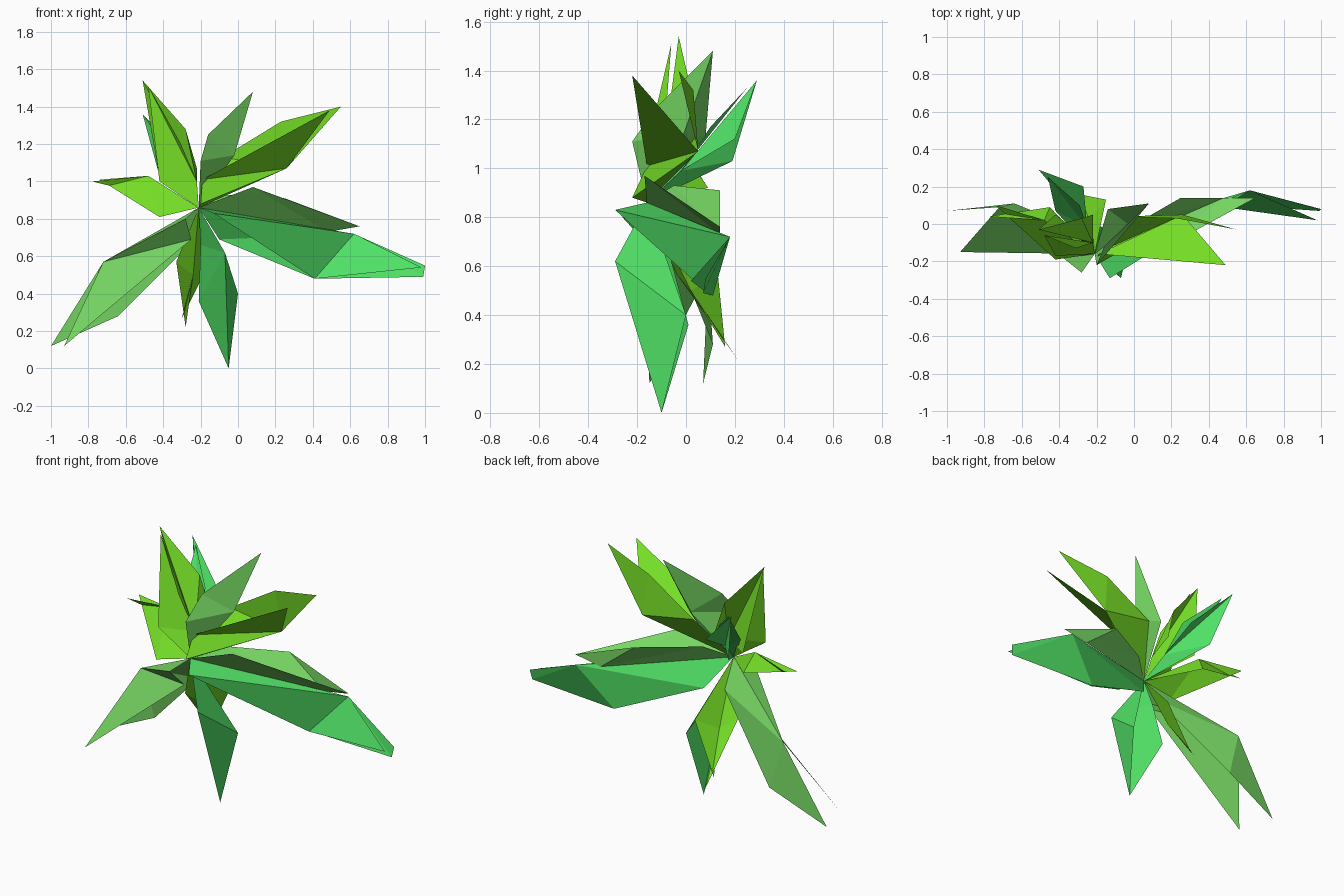
import bpy, bmesh

HEART = (-0.21, -0.16, 0.86)      # point where all the leaves meet


def material(name, rgb):
    m = bpy.data.materials.new(name)
    m.diffuse_color = (*rgb, 1)
    return m


LIME = material("lime_green", (0.18, 0.74, 0.02))
GREEN = material("cool_green", (0.08, 0.74, 0.13))
SOFT = material("soft_green", (0.19, 0.70, 0.13))


def leaf(name, mat, crease, half_a, half_b):
    """Folded leaf: two fans of triangles hinged on the line heart-crease."""
    bm = bmesh.new()
    heart, mid = bm.verts.new(HEART), bm.verts.new(crease)
    for half, flip in ((half_a, False), (half_b, True)):
        rim = [heart] + [bm.verts.new(p) for p in half]
        for p, q in zip(rim, rim[1:]):
            bm.faces.new((mid, q, p) if flip else (mid, p, q))
    bmesh.ops.remove_doubles(bm, verts=bm.verts, dist=0.002)
    me = bpy.data.meshes.new(name)
    bm.to_mesh(me)
    bm.free()
    me.materials.append(mat)
    ob = bpy.data.objects.new(name, me)
    bpy.context.collection.objects.link(ob)
    return ob


# Upper leaves (the two left ones split into a front and a back blade)
leaf("upper_left_leaf", LIME, (-0.22, -0.10, 1.00),
     [(-0.42, -0.17, 1.00), (-0.48, -0.06, 1.51), (-0.31, -0.13, 1.21)],
     [(-0.42, 0.05, 1.02), (-0.51, -0.03, 1.54), (-0.28, 0.03, 1.28),
      (-0.22, 0.05, 1.07)])
leaf("upper_back_leaf", GREEN, (-0.25, -0.02, 0.99),
     [(-0.42, 0.07, 1.11), (-0.46, 0.25, 1.33), (-0.29, 0.10, 1.17)],
     [(-0.42, 0.19, 1.03), (-0.51, 0.29, 1.36), (-0.27, 0.20, 1.12)])
leaf("upper_middle_leaf", SOFT, (-0.02, -0.01, 1.14),
     [(-0.20, -0.22, 1.11), (-0.16, -0.12, 1.25), (0.08, 0.11, 1.48)],
     [(-0.14, 0.08, 1.13), (0.08, 0.11, 1.48)])
leaf("upper_right_leaf", LIME, (0.26, 0.05, 1.07),
     [(-0.20, -0.22, 0.88), (-0.19, -0.16, 1.01), (0.49, -0.22, 1.38)],
     [(-0.08, 0.04, 1.13), (0.23, 0.03, 1.32), (0.55, -0.03, 1.40)])

# Side leaves
leaf("right_leaf", SOFT, (0.48, 0.14, 0.73),
     [(0.08, -0.17, 0.97), (0.65, 0.14, 0.76)],
     [(-0.08, -0.05, 0.93), (0.25, 0.14, 0.91), (0.65, 0.14, 0.76)])
leaf("long_right_leaf", GREEN, (0.62, 0.18, 0.72),
     [(-0.13, -0.29, 0.83), (0.41, 0.10, 0.48), (0.98, 0.02, 0.54)],
     [(-0.10, -0.03, 0.69), (0.41, 0.11, 0.48),
      (0.99, 0.07, 0.49), (1.00, 0.08, 0.55)])
leaf("left_leaf", LIME, (-0.48, 0.02, 1.03),
     [(-0.42, -0.19, 0.81), (-0.74, 0.10, 1.01)],
     [(-0.45, 0.09, 0.92), (-0.78, 0.04, 1.00)])

# Drooping leaves
leaf("lower_left_leaf", SOFT, (-0.72, 0.09, 0.57),
     [(-0.28, -0.26, 0.80), (-0.25, -0.16, 0.69), (-0.93, -0.15, 0.12)],
     [(-0.22, -0.06, 0.70), (-0.64, 0.11, 0.28), (-1.00, 0.07, 0.12)])
leaf("lower_front_leaf", GREEN, (-0.07, -0.29, 0.62),
     [(-0.20, -0.07, 0.66), (-0.21, 0.01, 0.36), (-0.05, -0.10, 0.0)],
     [(0.00, 0.00, 0.40), (-0.05, -0.10, 0.0)])
leaf("lower_back_leaf", LIME, (-0.24, 0.02, 0.50),
     [(-0.33, -0.04, 0.57), (-0.28, 0.21, 0.22)],
     [(-0.15, 0.13, 0.57), (-0.30, 0.16, 0.27)])
